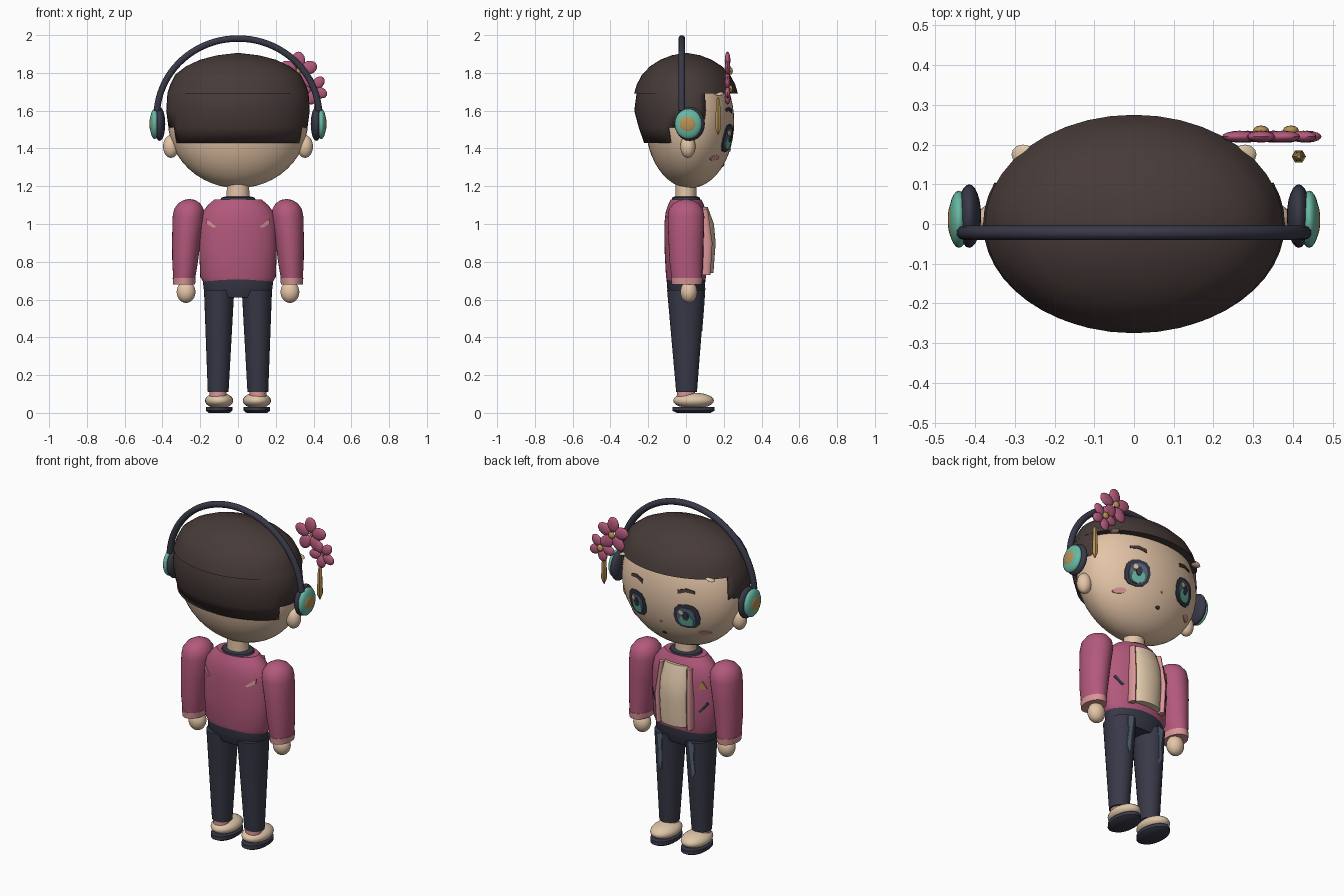
import bpy, bmesh, math
from mathutils import Matrix, Vector

cube = bpy.data.objects.get("Cube")
if cube:
    bpy.data.objects.remove(cube, do_unlink=True)


def material(name, rgb):
    m = bpy.data.materials.new(name)
    m.use_nodes = True
    m.diffuse_color = (*rgb, 1)
    m.node_tree.nodes["Principled BSDF"].inputs["Base Color"].default_value = (*rgb, 1)
    return m


HAIR = material("dark brown", (.062, .043, .04))
SKIN = material("skin", (.78, .56, .39))
ROSE = material("rose", (.45, .1, .2))
PINK = material("light pink", (.7, .3, .31))
NAVY = material("navy", (.04, .04, .065))
TEAL = material("teal", (.14, .48, .37))
GOLD = material("gold", (.48, .29, .09))
SLATE = material("slate blue", (.1, .14, .2))
CREAM = material("cream", (.74, .57, .4))


def finish(bm, name, mat, angle=40):
    bmesh.ops.recalc_face_normals(bm, faces=bm.faces)
    me = bpy.data.meshes.new(name)
    bm.to_mesh(me)
    bm.free()
    me.materials.append(mat)
    ob = bpy.data.objects.new(name, me)
    bpy.context.collection.objects.link(ob)
    bpy.ops.object.select_all(action='DESELECT')
    ob.select_set(True)
    bpy.context.view_layer.objects.active = ob
    bpy.ops.object.shade_smooth_by_angle(angle=math.radians(angle))
    return ob


def blob(name, loc, radii, mat, turn=0, seg=24):
    """Ellipsoid, optionally turned about the y axis."""
    bm = bmesh.new()
    bmesh.ops.create_uvsphere(bm, u_segments=seg, v_segments=seg // 2, radius=1)
    bm.transform(Matrix.Translation(loc) @ Matrix.Rotation(turn, 4, 'Y') @ Matrix.Diagonal((*radii, 1)))
    return finish(bm, name, mat)


def loft(name, rings, mat, n=32, keep=None, caps=True):
    """Skin over elliptical rings (z, rx, ry, cx, cy)."""
    bm = bmesh.new()
    loops = []
    for z, rx, ry, *c in rings:
        cx, cy = c or (0, 0)
        loops.append([bm.verts.new((cx + rx * math.cos(a), cy + ry * math.sin(a), z))
                      for a in (math.tau * i / n for i in range(n))])
    for lo, hi in zip(loops, loops[1:]):
        for i in range(n):
            j = (i + 1) % n
            bm.faces.new((lo[i], lo[j], hi[j], hi[i]))
    if caps:
        bm.faces.new(loops[0])
        bm.faces.new(loops[-1])
    if keep:
        drop = [f for f in bm.faces if not keep(f.calc_center_median())]
        bmesh.ops.delete(bm, geom=drop, context='FACES')
    return finish(bm, name, mat)


def decal(name, pts, surface, mat, lift=.004, out=1):
    """Thin plate: an x/z outline laid on a curved surface."""
    bm = bmesh.new()
    mid = (sum(p[0] for p in pts) / len(pts), sum(p[1] for p in pts) / len(pts))
    skins = []
    for d in (lift, lift - .006):
        ring = [bm.verts.new((x, out * (surface(x, z) + d), z)) for x, z in pts]
        hub = bm.verts.new((mid[0], out * (surface(*mid) + d), mid[1]))
        for i, v in enumerate(ring):
            bm.faces.new((v, ring[(i + 1) % len(ring)], hub))
        skins.append(ring)
    a, b = skins
    for i in range(len(a)):
        j = (i + 1) % len(a)
        bm.faces.new((a[i], a[j], b[j], b[i]))
    return finish(bm, name, mat)


def oval(cx, cz, rx, rz, n=12, power=1):
    def s(v):
        return math.copysign(abs(v) ** power, v)
    return [(cx + rx * s(math.cos(math.tau * i / n)), cz + rz * s(math.sin(math.tau * i / n)))
            for i in range(n)]


def head_y(x, z):
    return .02 + .235 * math.sqrt(max(0, 1 - (x / .37) ** 2 - ((z - 1.54) / .35) ** 2))


def torso_y(x, z):
    return .115 * math.sqrt(max(0, 1 - (x / .206) ** 2))


def leg_y(x, z):
    f = (z - .11) / .54
    return (.055 + .045 * f) * math.sqrt(max(0, 1 - ((abs(x) - .102) / (.055 + .025 * f)) ** 2))


# Head and hair
blob("head", (0, .02, 1.54), (.37, .235, .35), SKIN, seg=48)
loft("neck", [(1.08, .062, .055), (1.24, .058, .055)], SKIN)
loft("hair_crown", [(1.69, .375, .275), (1.74, .358, .26), (1.79, .333, .233), (1.835, .275, .19),
                    (1.87, .2, .135), (1.893, .11, .075), (1.905, .01, .01)], HAIR, 40)
back_hair = loft("back_hair", [(1.43, .352, .222), (1.51, .368, .25), (1.6, .38, .274),
                               (1.69, .374, .262), (1.75, .34, .24)], HAIR, 48,
                 keep=lambda c: c.y < (.1 if c.z > 1.5 else -.09), caps=False)
shell = back_hair.modifiers.new("thickness", 'SOLIDIFY')
shell.thickness = .012

# Face
decal("mouth", oval(0, 1.31, .014, .008), head_y, HAIR)
decal("nose", oval(0, 1.39, .007, .006), head_y, PINK)
for s, side in ((1, "left"), (-1, "right")):
    x = .16 * s
    decal(side + "_eye_rim", oval(x, 1.455, .07, .075, 12, .8), head_y, NAVY, .004)
    decal(side + "_eye_iris", oval(x, 1.45, .05, .058, 12, .8), head_y, SLATE, .007)
    decal(side + "_eye_glow", oval(x, 1.43, .038, .036), head_y, TEAL, .01)
    decal(side + "_eye_pupil", oval(x, 1.46, .017, .026), head_y, NAVY, .013)
    decal(side + "_eye_shine", oval(x + .022, 1.48, .013, .014), head_y, CREAM, .013)
    decal(side + "_brow", [(x - .045 * s, 1.585), (x, 1.6), (x + .045 * s, 1.595),
                           (x + .045 * s, 1.61), (x, 1.62), (x - .045 * s, 1.608)], head_y, HAIR)
    decal(side + "_blush", oval(.23 * s, 1.35, .03, .014), head_y, PINK)
    blob(side + "_ear", (.355 * s, .01, 1.41), (.042, .04, .06), SKIN)
    blob(side + "_hair_clip", (.28 * s, .175, 1.69), (.03, .025, .008), CREAM, .3 * s, 12)

    # Headphone cups
    blob(side + "_ear_pad", (.415 * s, .02, 1.53), (.03, .08, .09), NAVY)
    blob(side + "_ear_cup", (.441 * s, .012, 1.53), (.026, .072, .08), TEAL)
    blob(side + "_cup_cap", (.457 * s, .01, 1.53), (.012, .046, .046), GOLD)

    # Sleeves and hands
    loft(side + "_sleeve", [(.71, .058, .08, .285 * s, .005), (.8, .068, .087, .28 * s, 0),
                            (.92, .076, .093, .273 * s, 0), (1.04, .084, .097, .262 * s, 0),
                            (1.08, .078, .09, .26 * s, 0), (1.11, .058, .066, .258 * s, 0),
                            (1.127, .03, .034, .257 * s, 0), (1.132, .004, .004, .257 * s, 0)], ROSE)
    loft(side + "_cuff", [(.68, .058, .08, .285 * s, .005), (.715, .061, .083, .285 * s, .005)], PINK)
    blob(side + "_hand", (.275 * s, .015, .64), (.05, .045, .058), SKIN)

    # Legs and shoes
    loft(side + "_trouser_leg", [(.11, .055, .055, .105 * s, .003), (.65, .08, .1, .1 * s, 0)], NAVY)
    decal(side + "_trouser_fade", [(.085 * s, .66), (.122 * s, .64), (.115 * s, .55), (.12 * s, .47),
                                   (.1 * s, .43), (.095 * s, .54)], leg_y, SLATE)
    loft(side + "_sock", [(.06, .045, .05, .105 * s, 0), (.12, .045, .048, .105 * s, 0)], PINK)
    blob(side + "_shoe", (.1 * s, .04, .065), (.075, .108, .042), CREAM)
    loft(side + "_sole", [(0, .055, .09, .1 * s, .04), (.012, .07, .112, .1 * s, .04),
                          (.032, .07, .11, .1 * s, .04)], NAVY)

    # Jacket details
    loft(side + "_jacket_edge", [(.73, .016, .03, .1 * s, .1), (.9, .016, .035, .103 * s, .105),
                                 (1.08, .014, .025, .09 * s, .09)], PINK, 12)
    decal(side + "_pocket_slit", [(.14 * s, .835), (.15 * s, .83), (.185 * s, .88), (.178 * s, .89)],
          torso_y, NAVY)
    decal(side + "_back_flash", [(.17 * s, 1.03), (.165 * s, 1.0), (.13 * s, .98), (.115 * s, .985)],
          torso_y, PINK, .006, out=-1)
decal("gold_badge", [(-.18, .97), (-.145, .97), (-.16, 1.015)], torso_y, GOLD, .006)

# Headphone band
curve = bpy.data.curves.new("headphone_band", 'CURVE')
curve.dimensions = '3D'
curve.bevel_depth = .018
curve.bevel_resolution = 3
curve.use_fill_caps = True
path = curve.splines.new('POLY')
path.points.add(40)
for i, p in enumerate(path.points):
    a = math.radians(4 + 172 * i / 40)
    p.co = (.43 * math.cos(a), -.022, 1.57 + .412 * math.sin(a), 1)
    
curve.materials.append(NAVY)
band = bpy.data.objects.new("headphone_band", curve)
bpy.context.collection.objects.link(band)
bpy.ops.object.select_all(action='DESELECT')
band.select_set(True)
bpy.context.view_layer.objects.active = band
bpy.ops.object.convert(target='MESH')

# Flower ornament with hanging charm
for k, (fx, fz, r) in enumerate(((.32, 1.81, .057), (.395, 1.715, .046))):
    for i in range(5):
        a = math.tau * i / 5 + math.pi / 2 + .5 * k
        blob(f"flower_{k + 1}_petal_{i + 1}", (fx + r * math.cos(a), .22, fz + r * math.sin(a)),
             (r * .8, .015, r * .62), ROSE, -a, 16)
    blob(f"flower_{k + 1}_centre", (fx, .236, fz), (.02, .012, .02), GOLD, seg=12)
loft("flower_charm", [(1.475, .003, .003, .415, .17), (1.51, .018, .018, .415, .17),
                      (1.65, .012, .012, .415, .17), (1.67, .005, .005, .415, .17)], GOLD, 6)

# Jacket body, shirt and hips
loft("jacket_body", [(.695, .185, .1), (.72, .2, .106), (.85, .205, .113), (1.0, .205, .115),
                     (1.06, .19, .108), (1.1, .16, .095), (1.13, .125, .08)], ROSE, 40)
loft("collar", [(1.115, .1, .078), (1.14, .088, .074), (1.145, .07, .062)], NAVY)
loft("shirt_front", [(.74, .088, .045, 0, .1), (.9, .094, .055, 0, .102), (1.0, .09, .048, 0, .1),
                     (1.09, .075, .03, 0, .085)], CREAM)
loft("hips", [(.61, .16, .08), (.66, .183, .1), (.71, .186, .103)], NAVY, 40)
